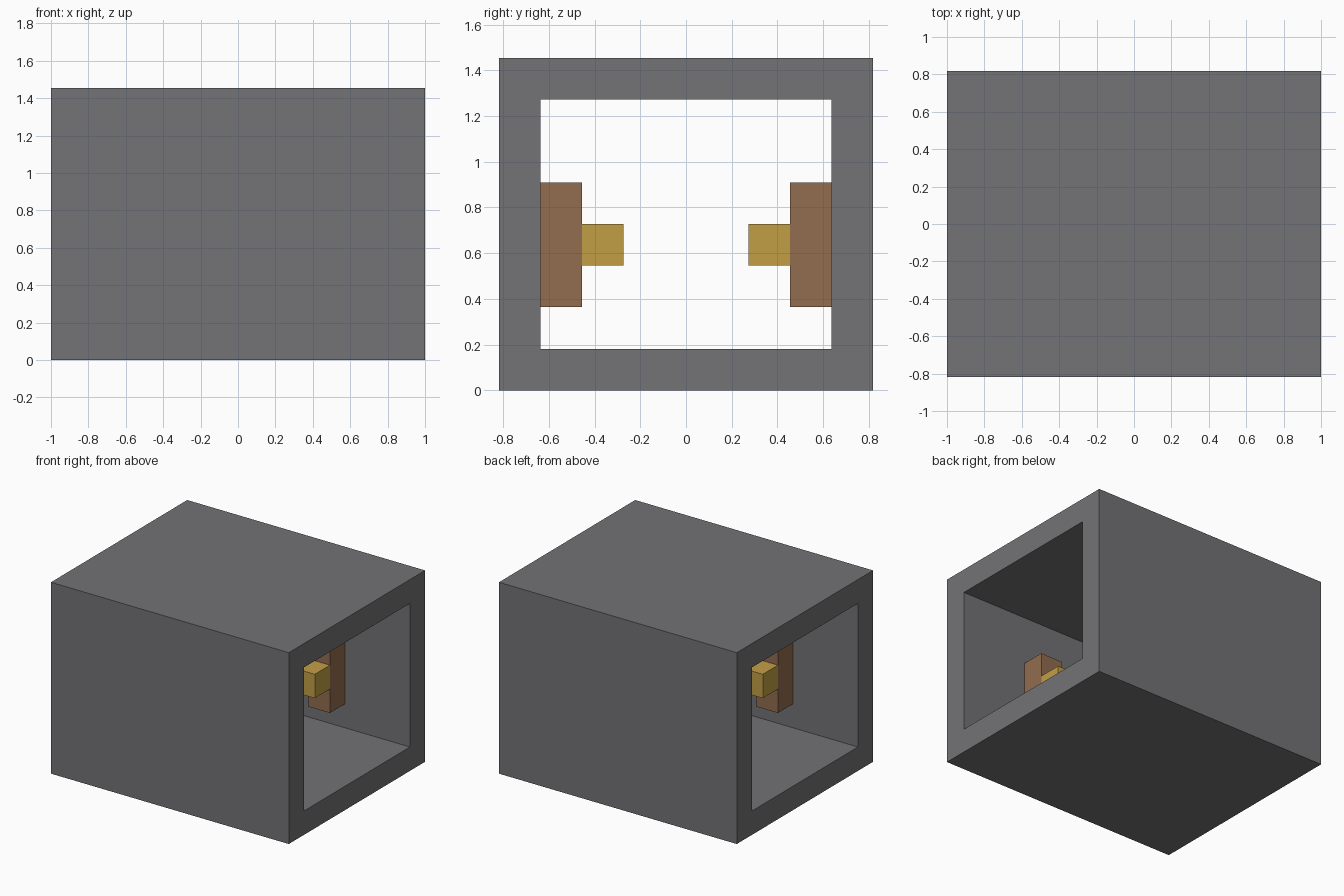
import bpy
import bmesh

default_cube = bpy.data.objects.get("Cube")
if default_cube:
    bpy.data.objects.remove(default_cube, do_unlink=True)

U = 1 / 11  # one block


def linear(c):
    c /= 255
    return c / 12.92 if c <= 0.04045 else ((c + 0.055) / 1.055) ** 2.4


def make_material(name, rgb):
    mat = bpy.data.materials.new(name)
    mat.use_nodes = True
    colour = (*[linear(c) for c in rgb], 1)
    mat.diffuse_color = colour
    mat.node_tree.nodes["Principled BSDF"].inputs["Base Color"].default_value = colour
    return mat


stone = make_material("grey stone", (115, 114, 117))
wood = make_material("brown wood", (146, 109, 80))
gold = make_material("yellow lamp", (194, 159, 69))


def add_object(name, bm, mat):
    bmesh.ops.recalc_face_normals(bm, faces=bm.faces)
    mesh = bpy.data.meshes.new(name)
    bm.to_mesh(mesh)
    bm.free()
    mesh.materials.append(mat)
    obj = bpy.data.objects.new(name, mesh)
    bpy.context.collection.objects.link(obj)
    return obj


def add_box(name, centre, size, mat):
    bm = bmesh.new()
    bmesh.ops.create_cube(bm, size=1)
    bmesh.ops.scale(bm, vec=[s * U for s in size], verts=bm.verts)
    bmesh.ops.translate(bm, vec=[c * U for c in centre], verts=bm.verts)
    return add_object(name, bm, mat)


# Tunnel: rectangular frame profile extruded along x, open at both ends
def frame_loop(bm, half_y, low, high):
    corners = [(-half_y, low), (half_y, low), (half_y, high), (-half_y, high)]
    return [bm.verts.new((-11 * U, y * U, z * U)) for y, z in corners]


bm = bmesh.new()
outer = frame_loop(bm, 9, 0, 16)
inner = frame_loop(bm, 7, 2, 14)
for i in range(4):
    j = (i + 1) % 4
    bm.faces.new((outer[i], outer[j], inner[j], inner[i]))
ring = bmesh.ops.extrude_face_region(bm, geom=bm.faces[:], use_keep_orig=True)
bmesh.ops.translate(bm, vec=(22 * U, 0, 0),
                    verts=[v for v in ring["geom"] if isinstance(v, bmesh.types.BMVert)])
add_object("tunnel_walls", bm, stone)

# Wall lamps: a wooden bracket with a glowing block, two on each side wall
for side, y in (("front", -1), ("back", 1)):
    for end, x in (("right", -4), ("left", 4)):
        add_box(f"{side}_{end}_bracket", (x, 6 * y, 7), (2, 2, 6), wood)
        add_box(f"{side}_{end}_lamp", (x, 4 * y, 7), (2, 2, 2), gold)
